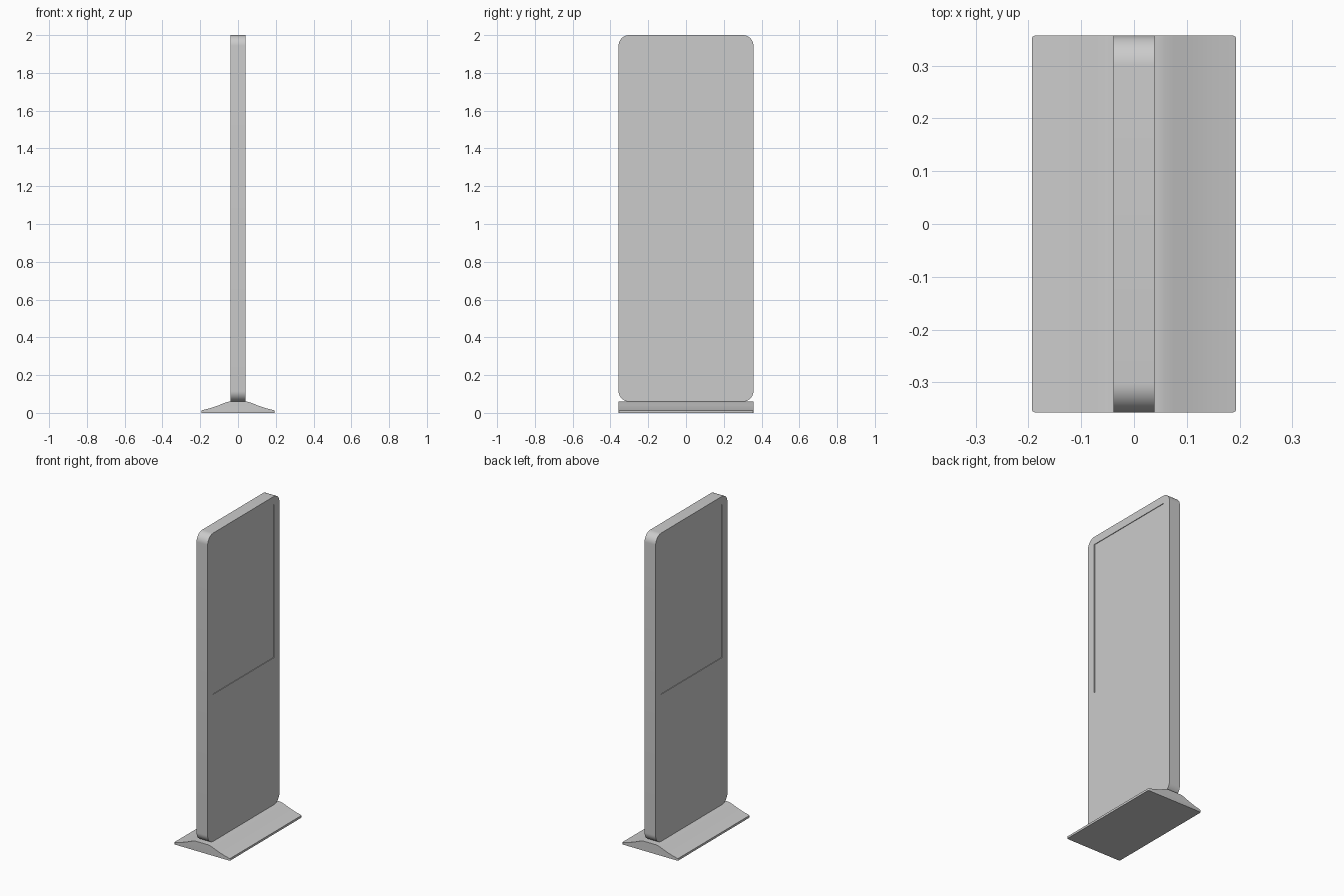
import bpy, bmesh
from math import sin, cos, pi
from mathutils import Vector

if "Cube" in bpy.data.objects:
    bpy.data.objects.remove(bpy.data.objects["Cube"])

HALF_W, HALF_T = 0.357, 0.0385     # slab half width (y) and half thickness (x)
BOTTOM, TOP, RADIUS = 0.06, 2.0, 0.056


def extrude_profile(name, points, offset):
    """Make a solid by extruding a closed planar profile along offset."""
    bm = bmesh.new()
    face = bm.faces.new([bm.verts.new(p) for p in points])
    res = bmesh.ops.extrude_face_region(bm, geom=[face], use_keep_orig=True)
    moved = [v for v in res["geom"] if isinstance(v, bmesh.types.BMVert)]
    bmesh.ops.translate(bm, verts=moved, vec=Vector(offset))
    bmesh.ops.recalc_face_normals(bm, faces=bm.faces)
    mesh = bpy.data.meshes.new(name)
    bm.to_mesh(mesh)
    bm.free()
    obj = bpy.data.objects.new(name, mesh)
    bpy.context.collection.objects.link(obj)
    return obj


def activate(obj):
    bpy.ops.object.select_all(action='DESELECT')
    obj.select_set(True)
    bpy.context.view_layer.objects.active = obj


def smooth(obj, angle=0.5):
    activate(obj)
    bpy.ops.object.shade_smooth_by_angle(angle=angle)


# Upright slab with rounded corners
outline = []
steps = 12
corners = [(1, 1), (-1, 1), (-1, -1), (1, -1)]
for i, (sy, sz) in enumerate(corners):
    cy = sy * (HALF_W - RADIUS)
    cz = TOP - RADIUS if sz > 0 else BOTTOM + RADIUS
    for k in range(steps + 1):
        a = (i + k / steps) * pi / 2
        outline.append((-HALF_T, cy + RADIUS * cos(a), cz + RADIUS * sin(a)))
slab = extrude_profile("display_body", outline, (2 * HALF_T, 0, 0))

# Shallow screen recess on both broad faces
depth, sw, z0, z1 = 0.004, 0.303, 0.985, 1.95
for side in (-1, 1):
    x = side * (HALF_T - depth)
    rect = [(x, -sw, z0), (x, sw, z0), (x, sw, z1), (x, -sw, z1)]
    cutter = extrude_profile("screen_cutter", rect, (side * 0.03, 0, 0))
    cutter.hide_render = True
    activate(slab)
    mod = slab.modifiers.new("screen_recess", 'BOOLEAN')
    mod.operation, mod.solver, mod.object = 'DIFFERENCE', 'EXACT', cutter
    bpy.ops.object.modifier_apply(modifier=mod.name)
    bpy.data.objects.remove(cutter)
smooth(slab)

# Flared foot: mirrored half profile swept along the width
half = [(0.046, 0.06), (0.058, 0.0575), (0.075, 0.0515), (0.1, 0.041),
        (0.125, 0.032), (0.155, 0.0225), (0.1935, 0.0135), (0.1935, 0)]
profile = half + [(-x, z) for x, z in reversed(half)]
foot = extrude_profile("foot", [(x, -HALF_W, z) for x, z in profile],
                       (0, 2 * HALF_W, 0))

# Round the four upright corners of the foot
bm = bmesh.new()
bm.from_mesh(foot.data)
uprights = [e for e in bm.edges
            if all(abs(abs(v.co.x) - 0.1935) < 1e-4 for v in e.verts)
            and abs(e.verts[0].co.y - e.verts[1].co.y) < 1e-4
            and e.calc_length() < 0.05]
bmesh.ops.bevel(bm, geom=uprights, offset=0.006, segments=4, profile=0.5,
                affect='EDGES')
bm.to_mesh(foot.data)
bm.free()
smooth(foot)
